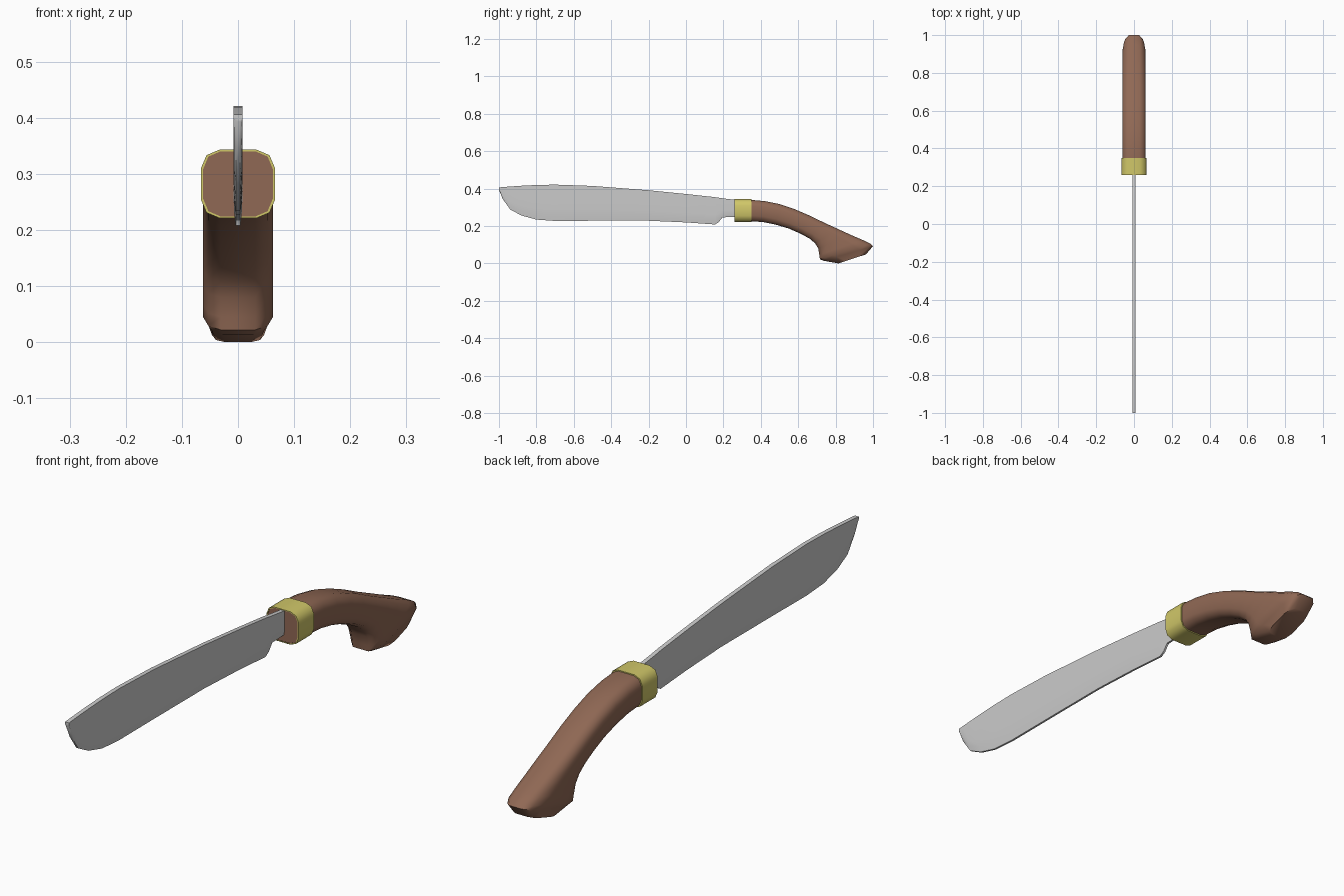
import bpy
import bmesh
import math

# Remove the default cube
default_cube = bpy.data.objects.get("Cube")
if default_cube:
    bpy.data.objects.remove(default_cube, do_unlink=True)


def make_material(name, rgb):
    color = (*rgb, 1.0)
    material = bpy.data.materials.new(name)
    material.diffuse_color = color
    material.use_nodes = True
    shader = material.node_tree.nodes["Principled BSDF"]
    shader.inputs["Base Color"].default_value = color
    shader.inputs["Roughness"].default_value = 0.6
    return material


def loft(name, half_profile, sections, material, capped=True, smooth_angle=50):
    """Skin a mirrored cross-section through stations.

    half_profile: (width factor, fraction from upper to lower edge)
    sections: (upper y, upper z, lower y, lower z, half width)
    """
    mirrored = [(-w, t) for w, t in reversed(half_profile)]
    outline = half_profile + mirrored
    count = len(outline)
    bm = bmesh.new()
    rings = []
    for upper_y, upper_z, lower_y, lower_z, half_width in sections:
        ring = []
        for w, t in outline:
            y = upper_y + (lower_y - upper_y) * t
            z = upper_z + (lower_z - upper_z) * t
            ring.append(bm.verts.new((w * half_width, y, z)))
        rings.append(ring)
    for first, second in zip(rings, rings[1:]):
        for i in range(count):
            j = (i + 1) % count
            bm.faces.new((first[i], first[j], second[j], second[i]))
    if capped:
        bm.faces.new(rings[0])
        bm.faces.new(list(reversed(rings[-1])))
    bmesh.ops.recalc_face_normals(bm, faces=bm.faces)
    mesh = bpy.data.meshes.new(name)
    bm.to_mesh(mesh)
    bm.free()
    mesh.materials.append(material)
    part = bpy.data.objects.new(name, mesh)
    bpy.context.collection.objects.link(part)
    bpy.ops.object.select_all(action="DESELECT")
    part.select_set(True)
    bpy.context.view_layer.objects.active = part
    bpy.ops.object.shade_smooth_by_angle(angle=math.radians(smooth_angle))
    return part


steel = make_material("steel grey", (0.60, 0.60, 0.60))
wood = make_material("brown wood", (0.28, 0.14, 0.09))
brass = make_material("yellow brass", (0.63, 0.57, 0.14))

# Rounded box section shared by the grip and its collar
grip_profile = [(0.5, 0), (0.85, 0.08), (1, 0.27),
                (1, 0.73), (0.85, 0.92), (0.5, 1)]

# Curved handle, fanning out into the flared butt
handle_width = 0.062
handle_curve = [
    (0.262, 0.34, 0.262, 0.224), (0.35, 0.339, 0.35, 0.225),
    (0.42, 0.333, 0.41, 0.221), (0.5, 0.317, 0.48, 0.207),
    (0.58, 0.29, 0.55, 0.186), (0.66, 0.256, 0.61, 0.16),
    (0.74, 0.217, 0.66, 0.133), (0.81, 0.185, 0.69, 0.108),
    (0.88, 0.153, 0.707, 0.08), (0.945, 0.125, 0.713, 0.045),
    (0.985, 0.105, 0.716, 0.022),
]
handle_sections = [(*s, handle_width) for s in handle_curve]
# Rounded end of the butt
handle_sections += [(1, 0.092, 0.735, 0.014, handle_width * 0.88),
                    (0.962, 0.048, 0.815, 0, handle_width * 0.75)]
loft("handle", grip_profile, handle_sections, wood)

# Collar wrapped around the front of the handle
collar_front, collar_back = 0.26, 0.35
collar_sections = []
for y, top, bottom, half_width in [
        (collar_front, 0.34, 0.224, 0.062),
        (collar_front, 0.343, 0.221, 0.066),
        (collar_back, 0.343, 0.221, 0.066),
        (collar_back, 0.337, 0.227, 0.061)]:
    collar_sections.append((y, top, y, bottom, half_width))
loft("collar", grip_profile, collar_sections, brass, capped=False)

# Blade: flat cheeks that thin towards the cutting edge
blade_profile = [(1, 0), (1, 0.65), (0.85, 0.85), (0.5, 1)]
blade_stations = [
    (-1, 0.406, 0.393), (-0.98, 0.408, 0.345), (-0.94, 0.411, 0.288),
    (-0.88, 0.415, 0.256), (-0.8, 0.419, 0.234), (-0.7, 0.421, 0.227),
    (-0.5, 0.414, 0.228), (-0.2, 0.391, 0.228), (0, 0.371, 0.219),
    (0.155, 0.354, 0.208), (0.175, 0.351, 0.22), (0.195, 0.348, 0.246),
    (0.3, 0.335, 0.25),
]
blade_sections = [(y, top, y, bottom, 0.008) for y, top, bottom in blade_stations]
loft("blade", blade_profile, blade_sections, steel)
